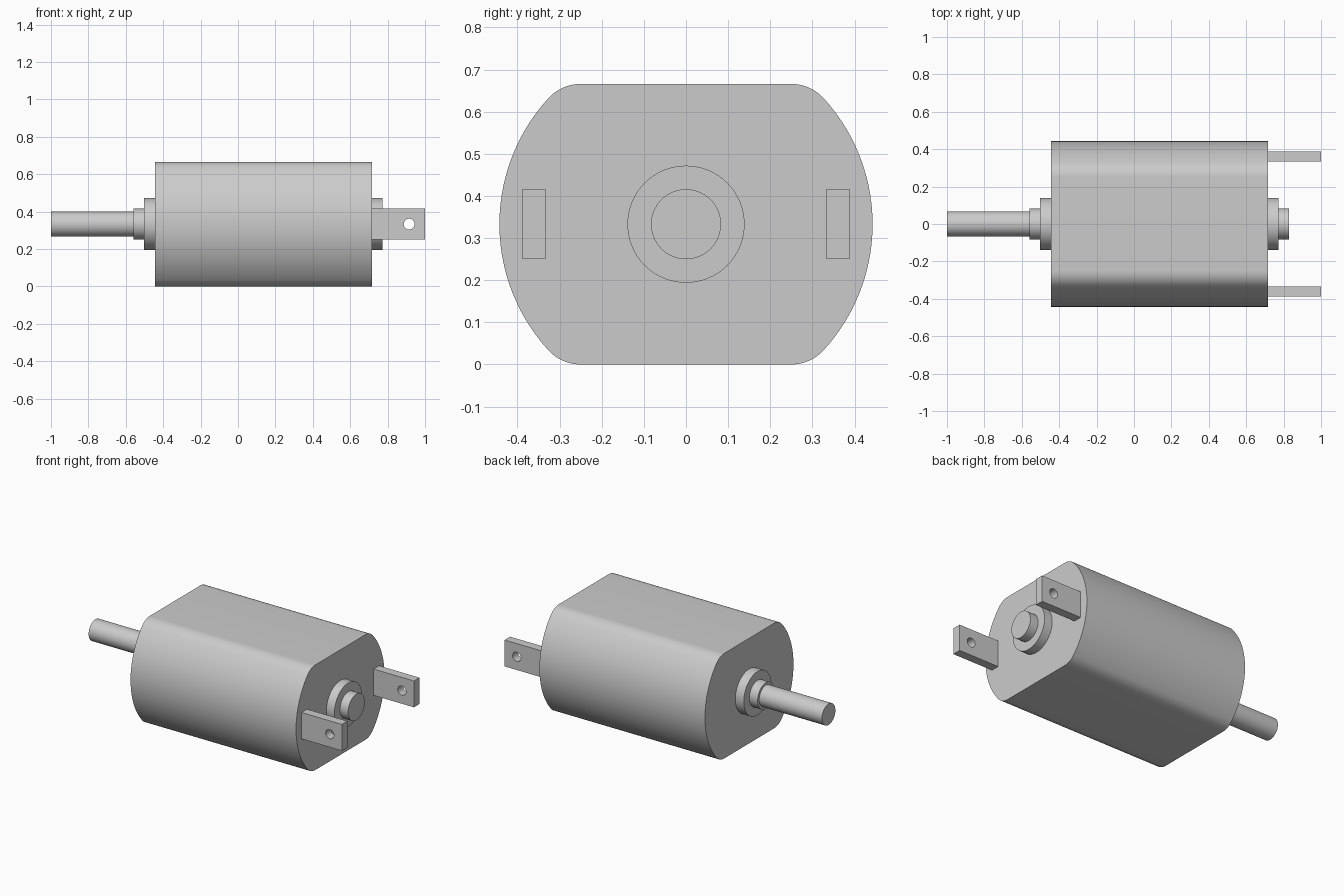
import bpy, bmesh
from math import cos, sin, pi, radians, atan2, sqrt
from mathutils import Vector

if "Cube" in bpy.data.objects:
    bpy.data.objects.remove(bpy.data.objects["Cube"], do_unlink=True)

AXIS_Z = 0.333

steel = bpy.data.materials.new("grey steel")
steel.use_nodes = True
GREY = (0.6, 0.6, 0.6, 1)
steel.diffuse_color = GREY
steel.node_tree.nodes["Principled BSDF"].inputs["Base Color"].default_value = GREY


def finish(obj, name):
    """Name, colour and smooth the active object."""
    obj.name = obj.data.name = name
    obj.data.materials.clear()
    obj.data.materials.append(steel)
    bpy.ops.object.select_all(action="DESELECT")
    obj.select_set(True)
    bpy.context.view_layer.objects.active = obj
    bpy.ops.object.shade_smooth_by_angle(angle=radians(30))
    return obj


def prism(name, outline, x0, x1):
    """Extrude a (y, z) outline along x."""
    bm = bmesh.new()
    face = bm.faces.new([bm.verts.new((x0, y, z)) for y, z in outline])
    ext = bmesh.ops.extrude_face_region(bm, geom=[face])
    verts = [v for v in ext["geom"] if isinstance(v, bmesh.types.BMVert)]
    bmesh.ops.translate(bm, verts=verts, vec=Vector((x1 - x0, 0, 0)))
    bmesh.ops.recalc_face_normals(bm, faces=bm.faces)
    mesh = bpy.data.meshes.new(name)
    bm.to_mesh(mesh)
    bm.free()
    obj = bpy.data.objects.new(name, mesh)
    bpy.context.collection.objects.link(obj)
    return finish(obj, name)


def arc(cy, cz, r, a0, a1, n):
    return [(cy + r * cos(a0 + (a1 - a0) * i / n),
             cz + r * sin(a0 + (a1 - a0) * i / n)) for i in range(n + 1)]


def disc(name, r, x0, x1):
    return prism(name, arc(0, AXIS_Z, r, 0, 2 * pi, 64)[:-1], x0, x1)


# Motor can: a round case with flat top and bottom, blended by fillets
R, H, FILLET = 0.443, 0.333, 0.104
cz = H - FILLET
cy = sqrt((R - FILLET) ** 2 - cz ** 2)
blend = atan2(cz, cy)
quarter = arc(0, 0, R, 0, blend, 14) + arc(cy, cz, FILLET, blend, pi / 2, 10)[1:]
upper = quarter + [(-y, z) for y, z in reversed(quarter)]
outline = upper + [(-y, -z) for y, z in upper[1:-1]]
prism("motor_can", [(y, z + AXIS_Z) for y, z in outline], -0.443, 0.717)

# Bearing bosses, collars and output shaft
disc("front_bearing_boss", 0.139, -0.502, -0.443)
disc("front_collar", 0.083, -0.56, -0.502)
disc("output_shaft", 0.067, -1.0, -0.56)
disc("rear_bearing_boss", 0.139, 0.717, 0.773)
disc("rear_shaft_end", 0.083, 0.773, 0.83)

# Terminal tabs, each with a drilled hole
for side, name in ((1, "left_terminal"), (-1, "right_terminal")):
    y0, y1 = side * 0.333, side * 0.388
    tab = prism(name, [(y0, 0.25), (y1, 0.25), (y1, 0.417), (y0, 0.417)], 0.717, 1.0)
    bpy.ops.mesh.primitive_cylinder_add(
        vertices=32, radius=0.029, depth=0.2,
        location=(0.915, side * 0.36, AXIS_Z), rotation=(pi / 2, 0, 0))
    drill = bpy.context.object
    cut = tab.modifiers.new("hole", "BOOLEAN")
    cut.operation, cut.solver, cut.object = "DIFFERENCE", "EXACT", drill
    bpy.context.view_layer.objects.active = tab
    bpy.ops.object.modifier_apply(modifier=cut.name)
    bpy.data.objects.remove(drill, do_unlink=True)
    finish(tab, name)
